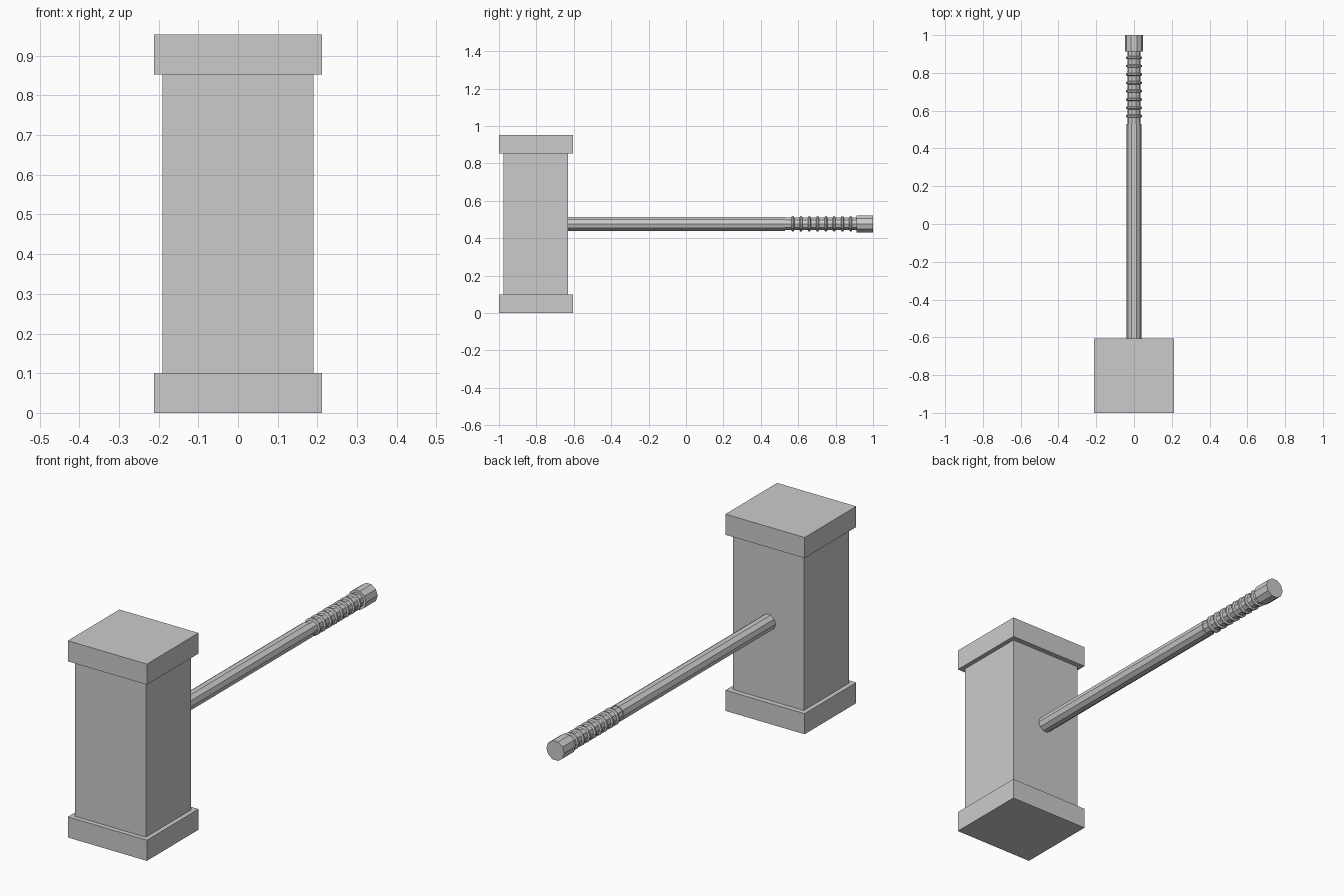
import bpy, bmesh
from math import sin, cos, tau

if "Cube" in bpy.data.objects:
    bpy.data.objects.remove(bpy.data.objects["Cube"])

AXIS_Z = 0.477
SIDES = 10


def make_object(name, bm):
    bmesh.ops.recalc_face_normals(bm, faces=bm.faces)
    mesh = bpy.data.meshes.new(name)
    bm.to_mesh(mesh)
    bm.free()
    obj = bpy.data.objects.new(name, mesh)
    bpy.context.collection.objects.link(obj)
    return obj


def box(name, lo, hi):
    bm = bmesh.new()
    bmesh.ops.create_cube(bm, size=1)
    for v in bm.verts:
        v.co = [(a + b) / 2 + c * (b - a) for a, b, c in zip(lo, hi, v.co)]
    return make_object(name, bm)


def turned(name, profile):
    """Faceted solid around the handle axis; profile is (y, radius) pairs."""
    bm = bmesh.new()
    loops = [[bm.verts.new((r * cos(tau * i / SIDES), y, AXIS_Z + r * sin(tau * i / SIDES)))
              for i in range(SIDES)] for y, r in profile]
    for a, b in zip(loops, loops[1:]):
        for i in range(SIDES):
            j = (i + 1) % SIDES
            bm.faces.new((a[i], a[j], b[j], b[i]))
    bm.faces.new(loops[0])
    bm.faces.new(loops[-1])
    return make_object(name, bm)


# Hammer head block with a wider cap at each end
box("head_block", (-0.19, -0.977, 0.10), (0.19, -0.63, 0.853))
for name, z in (("bottom_cap", 0.0), ("top_cap", 0.853)):
    box(name, (-0.212, -1.0, z), (0.212, -0.605, z + 0.10))

# Straight shaft, slightly sunk into the head
turned("shaft", [(-0.65, 0.039), (0.53, 0.039)])

# Thinner grip with raised rings
grip = [(0.53, 0.035)]
for k in range(8):
    y = 0.571 + 0.0442 * k
    grip += [(y - 0.008, 0.035), (y - 0.004, 0.043), (y + 0.004, 0.043), (y + 0.008, 0.035)]
grip.append((0.915, 0.035))
turned("ringed_grip", grip)

# Pommel at the end of the handle
turned("pommel", [(0.912, 0.048), (1.0, 0.048)])
